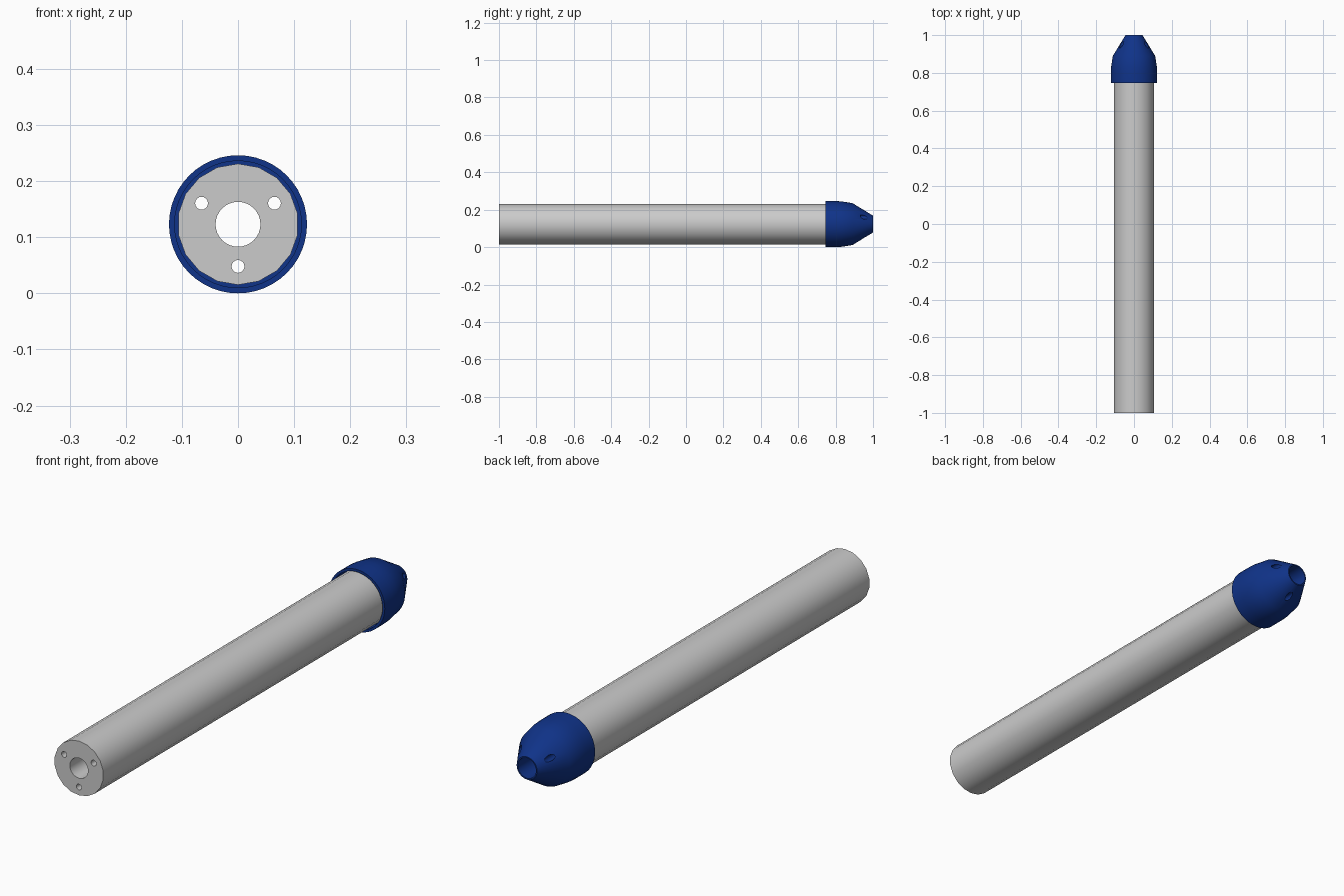
import bpy, bmesh, math

if "Cube" in bpy.data.objects:
    bpy.data.objects.remove(bpy.data.objects["Cube"])

AXIS_Z = 0.123  # height of the long axis, which runs along y


def revolve(bm, profile, sides):
    """Revolve a list of (radius, y) points around the long axis; cap open ends."""
    rings = []
    for r, y in profile:
        rings.append([bm.verts.new((r * math.sin(2 * math.pi * i / sides), y,
                                    AXIS_Z - r * math.cos(2 * math.pi * i / sides)))
                      for i in range(sides)])
    for a, b in zip(rings, rings[1:]):
        for i in range(sides):
            j = (i + 1) % sides
            bm.faces.new((a[i], a[j], b[j], b[i]))
    bm.faces.new(rings[0])
    bm.faces.new(rings[-1])


def make_object(name, bm):
    bmesh.ops.recalc_face_normals(bm, faces=bm.faces)
    mesh = bpy.data.meshes.new(name)
    bm.to_mesh(mesh)
    bm.free()
    obj = bpy.data.objects.new(name, mesh)
    bpy.context.collection.objects.link(obj)
    return obj


def lathe(name, profile, sides):
    bm = bmesh.new()
    revolve(bm, profile, sides)
    return make_object(name, bm)


# Cutter: central bore and three small channels, all running the full length
bm = bmesh.new()
revolve(bm, [(0.04, -1.1), (0.04, 1.1)], 32)
for k in range(3):
    start = len(bm.verts)
    revolve(bm, [(0.0115, -1.1), (0.0115, 1.1)], 16)
    bm.verts.ensure_lookup_table()
    a = 2 * math.pi * k / 3
    bmesh.ops.translate(bm, verts=bm.verts[start:],
                        vec=(0.075 * math.sin(a), 0, -0.075 * math.cos(a)))
cutter = make_object("channel_cutter", bm)
cutter.hide_render = True

# Grey shaft, 18 sided
shaft = lathe("shaft", [(0.108, -1.0), (0.108, 0.80)], 18)

# Blue nozzle head with a socket that receives the shaft
head = lathe("nozzle_head", [(0.113, 0.80), (0.113, 0.747), (0.123, 0.747),
                             (0.123, 0.80), (0.1215, 0.83), (0.112, 0.89),
                             (0.045, 1.0)], 48)
blue = bpy.data.materials.new("blue")
blue.diffuse_color = (0.005, 0.033, 0.25, 1)
blue.use_nodes = True
blue.node_tree.nodes["Principled BSDF"].inputs["Base Color"].default_value = blue.diffuse_color
head.data.materials.append(blue)

# Drill both parts and shade them
for obj in (shaft, head):
    mod = obj.modifiers.new("channels", 'BOOLEAN')
    mod.operation = 'DIFFERENCE'
    mod.solver = 'EXACT'
    mod.object = cutter
    bpy.ops.object.select_all(action='DESELECT')
    bpy.context.view_layer.objects.active = obj
    obj.select_set(True)
    bpy.ops.object.modifier_apply(modifier=mod.name)
    bpy.ops.object.shade_smooth_by_angle(angle=math.radians(30))

bpy.data.objects.remove(cutter)
